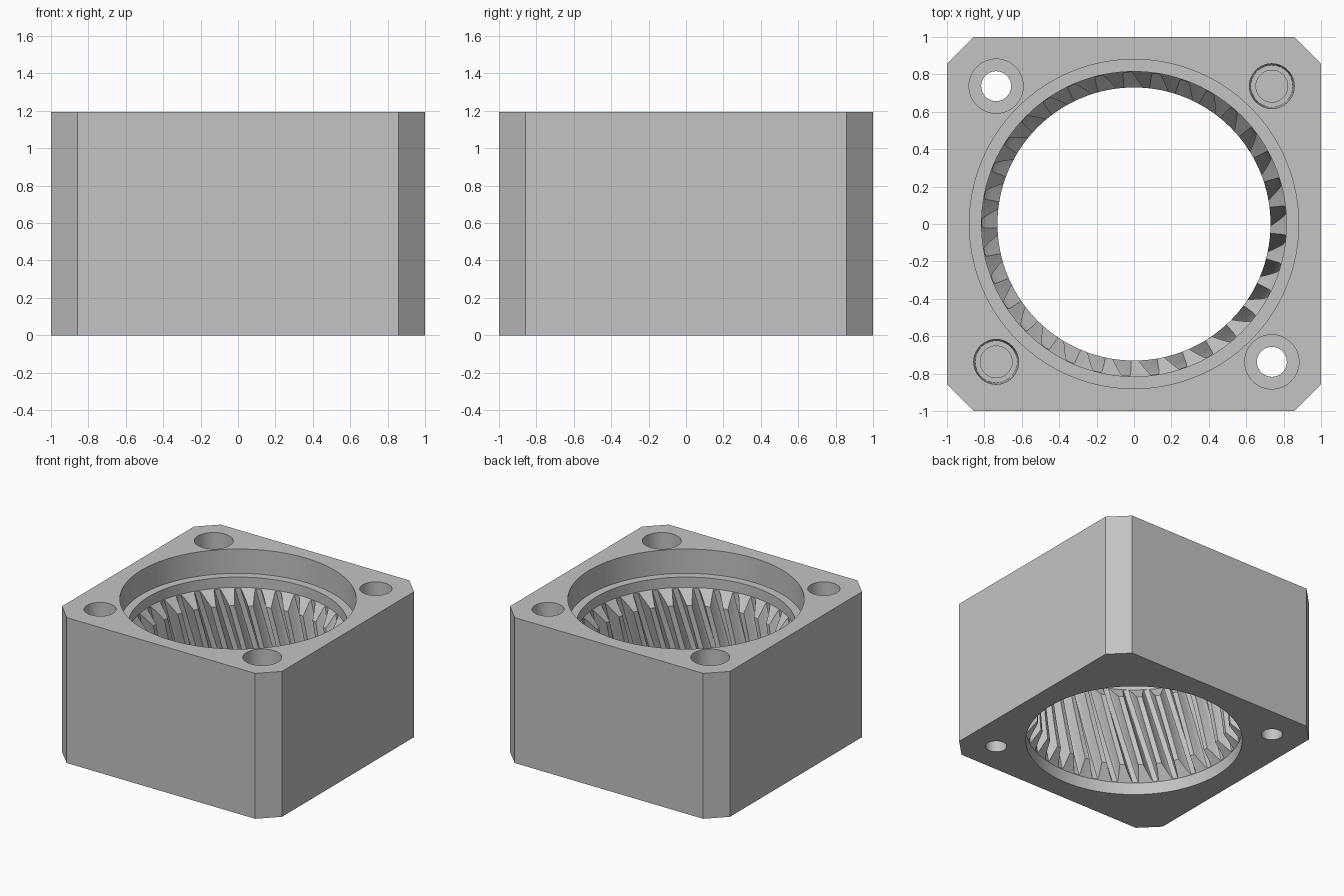
import bpy, bmesh, math

cube = bpy.data.objects.get("Cube")
if cube:
    bpy.data.objects.remove(cube, do_unlink=True)

HEIGHT = 1.195
TEETH = 33
HELIX = math.radians(15)

steel = bpy.data.materials.new("plain_grey")
steel.use_nodes = True
grey = (0.55, 0.55, 0.55, 1)
steel.diffuse_color = grey
steel.node_tree.nodes["Principled BSDF"].inputs["Base Color"].default_value = grey


def skin(name, rings):
    """Closed solid through a stack of equal-length rings of points."""
    bm = bmesh.new()
    loops = [[bm.verts.new(p) for p in ring] for ring in rings]
    n = len(loops[0])
    for low, high in zip(loops, loops[1:]):
        for i in range(n):
            j = (i + 1) % n
            bm.faces.new((low[i], low[j], high[j], high[i]))
    caps = [bm.faces.new(loops[0][::-1]), bm.faces.new(loops[-1])]
    if len(rings) > 2:
        sides = [f for f in bm.faces if f not in caps]
        bmesh.ops.triangulate(bm, faces=sides)
    bmesh.ops.recalc_face_normals(bm, faces=bm.faces[:])
    mesh = bpy.data.meshes.new(name)
    bm.to_mesh(mesh)
    bm.free()
    mesh.materials.append(steel)
    obj = bpy.data.objects.new(name, mesh)
    bpy.context.collection.objects.link(obj)
    return obj


def turned(name, profile, x=0, y=0, segments=128):
    """Solid of revolution from (radius, height) pairs."""
    angles = [math.tau * i / segments for i in range(segments)]
    return skin(name, [[(x + r * math.cos(a), y + r * math.sin(a), z) for a in angles]
                       for r, z in profile])


def cut(target, cutter):
    mod = target.modifiers.new("cut", 'BOOLEAN')
    mod.operation = 'DIFFERENCE'
    mod.solver = 'EXACT'
    mod.object = cutter
    cutter.hide_render = True
    bpy.context.view_layer.objects.active = target
    bpy.ops.object.modifier_apply(modifier=mod.name)
    bpy.data.objects.remove(cutter, do_unlink=True)


# Square block with chamfered corners
c = 0.857
outline = [(c, -1), (1, -c), (1, c), (c, 1), (-c, 1), (-1, c), (-1, -c), (-c, -1)]
housing = skin("ring_gear_housing", [[(x, y, z) for x, y in outline] for z in (0, HEIGHT)])

# Stepped bore: bottom recess, chamfered tooth ends, top recess
cut(housing, turned("bore", [(0.815, -0.1), (0.815, 0.10), (0.73, 0.21), (0.73, 0.80),
                             (0.815, 0.91), (0.815, 0.995), (0.88, 0.995), (0.88, 1.3)]))

# Helical tooth spaces: (radius, offset as a fraction of the pitch)
space = [(0.722, -0.38), (0.75, -0.31), (0.78, -0.235), (0.805, -0.17), (0.812, -0.13),
         (0.812, 0.13), (0.805, 0.17), (0.78, 0.235), (0.75, 0.31), (0.722, 0.38)]
pitch = math.tau / TEETH
rings = []
STEPS = 12
for k in range(STEPS + 1):
    z = 0.098 + 0.814 * k / STEPS
    turn = math.radians(4.3) + (z - 0.86) * math.tan(HELIX) / 0.775
    rings.append([(r * math.cos(a), r * math.sin(a), z)
                  for t in range(TEETH)
                  for r, f in space
                  for a in [turn + (t + f) * pitch]])
cut(housing, skin("tooth_spaces", rings))

# Corner holes: two counterbored through holes, two stepped blind holes
H = 0.737
for s in (-1, 1):
    cut(housing, turned("bolt_hole", [(0.08, -0.1), (0.08, 0.85), (0.145, 0.85), (0.145, 1.3)],
                        s * H, -s * H, 48))
    cut(housing, turned("dowel_hole", [(0.085, 0.6), (0.085, 0.9), (0.112, 0.9),
                                       (0.12, HEIGHT - 0.02), (0.12, 1.3)],
                        s * H, s * H, 48))

# Smooth curved walls, crisp edges
bpy.ops.object.select_all(action='DESELECT')
housing.select_set(True)
bpy.context.view_layer.objects.active = housing
bpy.ops.object.shade_smooth_by_angle(angle=math.radians(25))
